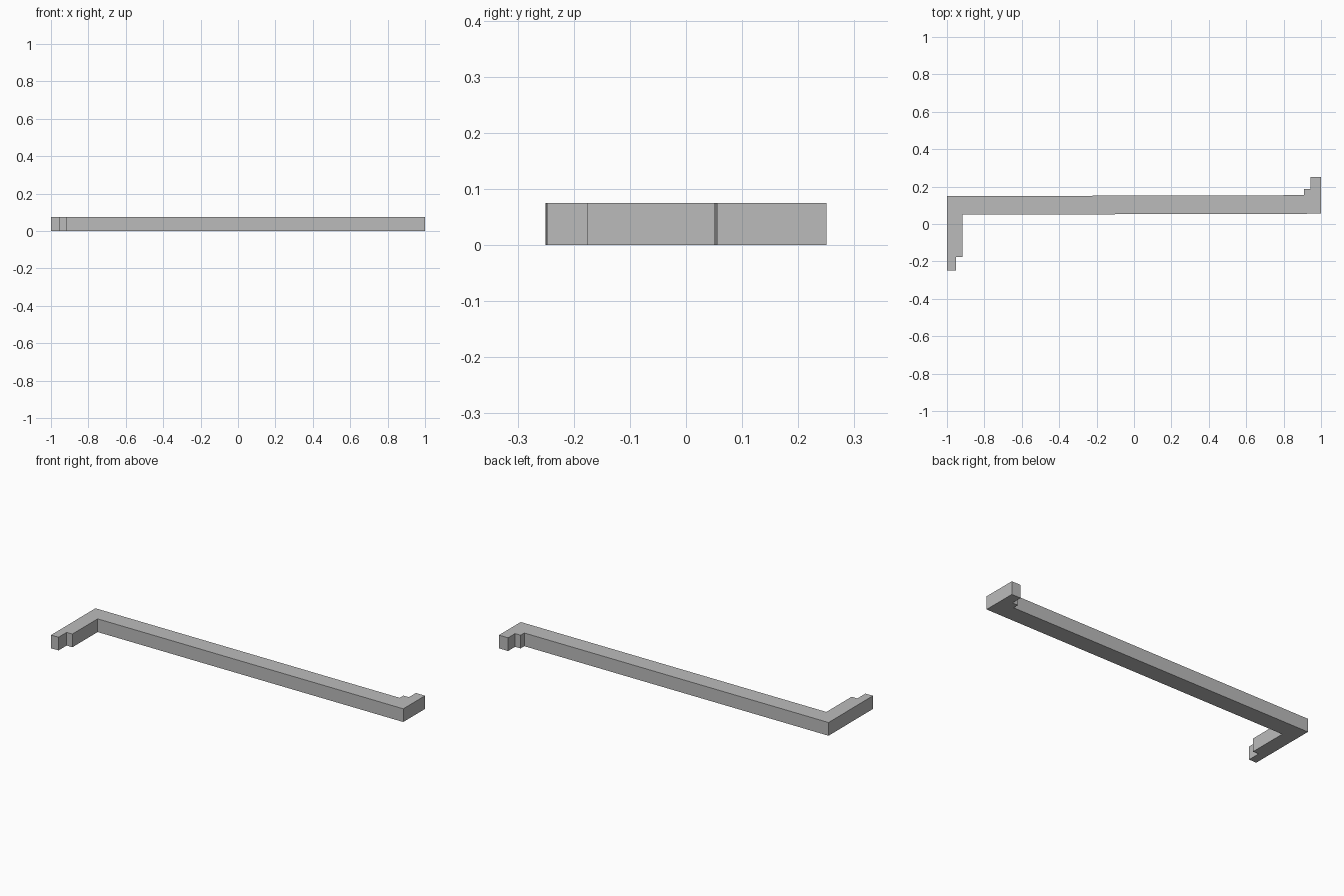
import bpy
import bmesh

cube = bpy.data.objects.get("Cube")
if cube:
    bpy.data.objects.remove(cube, do_unlink=True)

HEIGHT = 0.075

# Plain grey finish
grey = bpy.data.materials.new("plain grey")
grey.use_nodes = True
colour = (0.5, 0.5, 0.5, 1)
grey.diffuse_color = colour
grey.node_tree.nodes["Principled BSDF"].inputs["Base Color"].default_value = colour

# Plan outline: long rail, stepped front leg on the right, stepped back leg on the left
outline = [
    (-1, -0.25), (-0.953, -0.248), (-0.953, -0.176), (-0.917, -0.176),
    (-0.917, 0.05), (1, 0.055), (1, 0.25), (0.943, 0.25),
    (0.943, 0.187), (0.908, 0.187), (0.908, 0.154), (-1, 0.149),
]

# Extrude the outline upward into a solid bar
bm = bmesh.new()
base = bm.faces.new([bm.verts.new((x, y, 0)) for x, y in outline])
raised = bmesh.ops.extrude_face_region(bm, geom=[base], use_keep_orig=True)
top_verts = [v for v in raised["geom"] if isinstance(v, bmesh.types.BMVert)]
bmesh.ops.translate(bm, verts=top_verts, vec=(0, 0, HEIGHT))
bmesh.ops.recalc_face_normals(bm, faces=bm.faces[:])

mesh = bpy.data.meshes.new("stepped_rail")
bm.to_mesh(mesh)
bm.free()
mesh.materials.append(grey)
rail = bpy.data.objects.new("stepped_rail", mesh)
bpy.context.collection.objects.link(rail)
